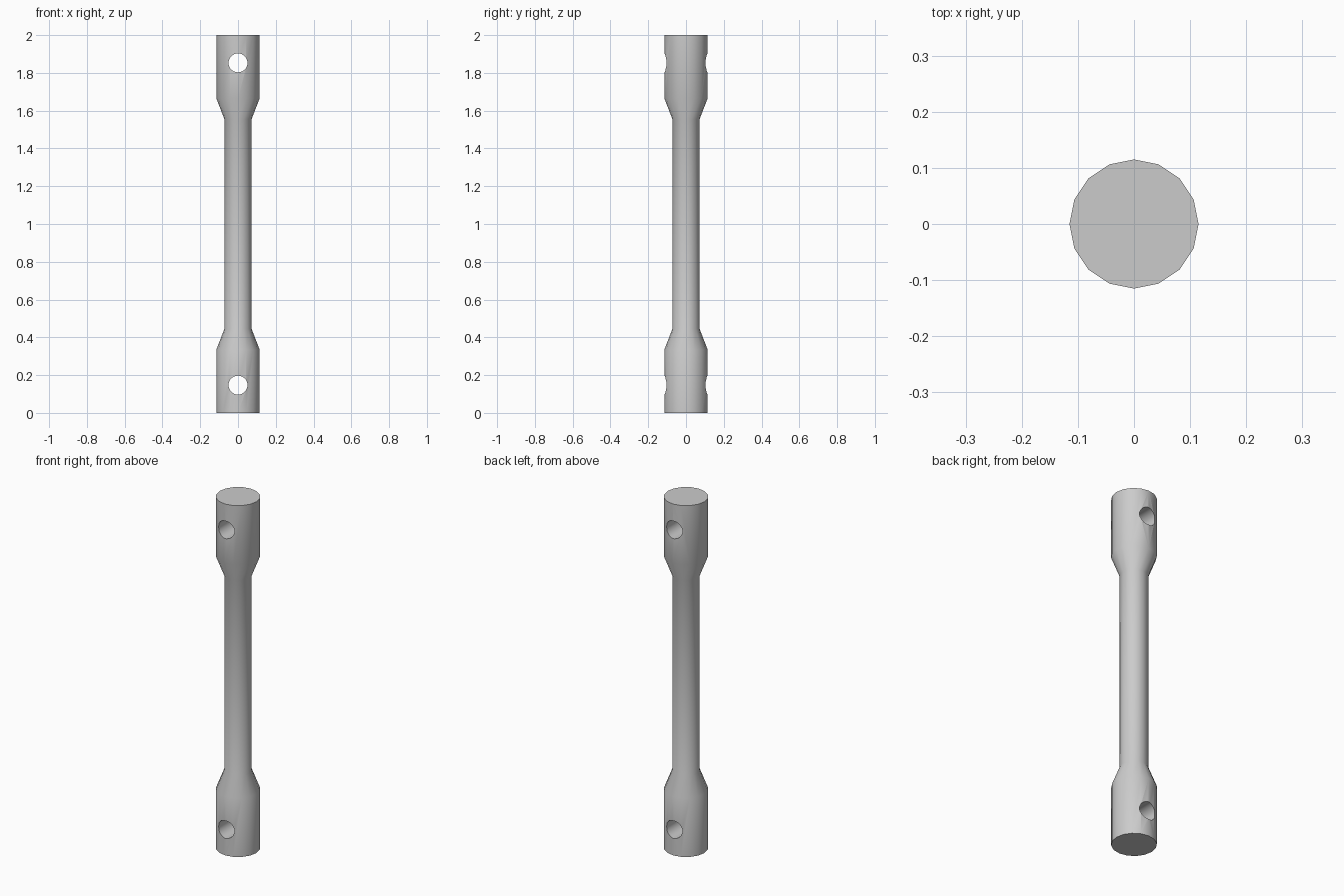
import bpy, bmesh, math

if "Cube" in bpy.data.objects:
    bpy.data.objects.remove(bpy.data.objects["Cube"])

SIDES = 16
HALF_PROFILE = [(0.115, 0.0), (0.115, 0.334), (0.072, 0.445)]
PROFILE = HALF_PROFILE + [(r, 2 - z) for r, z in reversed(HALF_PROFILE)]
HOLE_R, HOLE_Z = 0.05, 0.147

# Rod: lathed profile with thick ends and a slimmer middle
bm = bmesh.new()
rings = [[bm.verts.new((r * math.cos(math.tau * i / SIDES),
                        r * math.sin(math.tau * i / SIDES), z))
          for i in range(SIDES)] for r, z in PROFILE]
for a, b in zip(rings, rings[1:]):
    for i in range(SIDES):
        j = (i + 1) % SIDES
        bm.faces.new((a[i], a[j], b[j], b[i]))
bm.faces.new(rings[0][::-1])
bm.faces.new(rings[-1])
mesh = bpy.data.meshes.new("tie_rod")
bm.to_mesh(mesh)
bm.free()
rod = bpy.data.objects.new("tie_rod", mesh)
bpy.context.collection.objects.link(rod)

# Pin holes: drilled front to back near each end
for z in (HOLE_Z, 2 - HOLE_Z):
    bpy.ops.mesh.primitive_cylinder_add(vertices=32, radius=HOLE_R, depth=0.5,
                                        location=(0, 0, z),
                                        rotation=(math.pi / 2, 0, 0))
    cutter = bpy.context.object
    cutter.name = "pin_hole_cutter"
    cutter.hide_render = True
    bpy.context.view_layer.objects.active = rod
    mod = rod.modifiers.new("pin_hole", 'BOOLEAN')
    mod.operation = 'DIFFERENCE'
    mod.solver = 'EXACT'
    mod.object = cutter
    bpy.ops.object.modifier_apply(modifier=mod.name)
    bpy.data.objects.remove(cutter)

# Smooth barrel, crisp rims
bpy.ops.object.select_all(action='DESELECT')
rod.select_set(True)
bpy.context.view_layer.objects.active = rod
bpy.ops.object.shade_smooth_by_angle(angle=math.radians(30))
